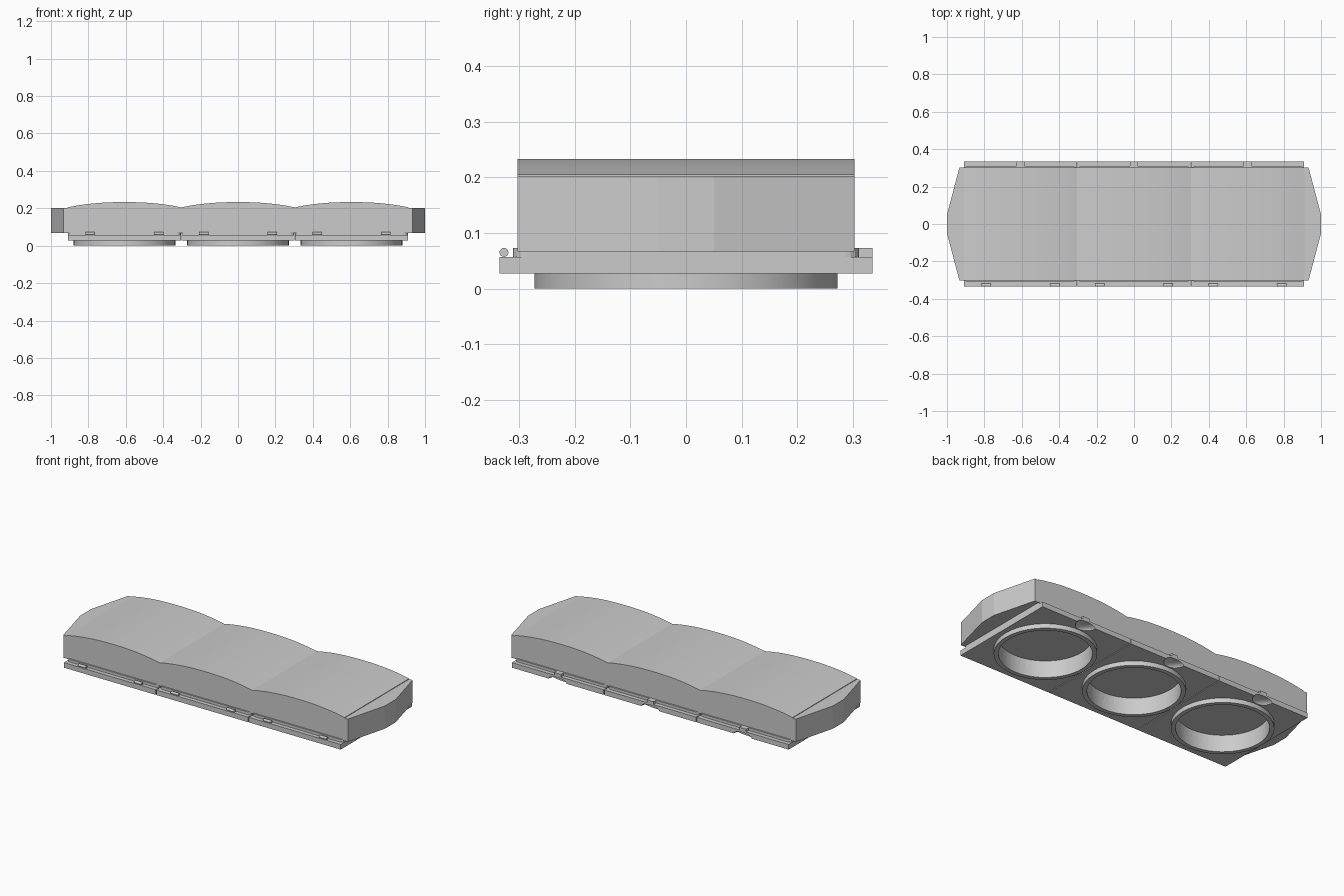
import bpy
import bmesh
import math
from mathutils import Matrix

cube = bpy.data.objects.get("Cube")
if cube:
    bpy.data.objects.remove(cube, do_unlink=True)

PITCH = 0.607
SIDES = (("right", -PITCH), ("middle", 0), ("left", PITCH))


def finish(name, bm):
    bmesh.ops.recalc_face_normals(bm, faces=bm.faces)
    mesh = bpy.data.meshes.new(name)
    bm.to_mesh(mesh)
    bm.free()
    obj = bpy.data.objects.new(name, mesh)
    bpy.context.collection.objects.link(obj)
    return obj


def prism(name, points, direction):
    bm = bmesh.new()
    face = bm.faces.new([bm.verts.new(p) for p in points])
    new = bmesh.ops.extrude_face_region(bm, geom=[face])["geom"]
    bmesh.ops.translate(bm, vec=direction,
                        verts=[v for v in new if isinstance(v, bmesh.types.BMVert)])
    return finish(name, bm)


def box(name, x, y, z):
    points = [(x[0], y[0], z[0]), (x[1], y[0], z[0]), (x[1], y[1], z[0]), (x[0], y[1], z[0])]
    return prism(name, points, (0, 0, z[1] - z[0]))


def cylinder(name, x, radius, z, segments=48):
    bm = bmesh.new()
    bmesh.ops.create_cone(bm, cap_ends=True, segments=segments, radius1=radius, radius2=radius,
                          depth=z[1] - z[0],
                          matrix=Matrix.Translation((x, 0, (z[0] + z[1]) / 2)))
    return finish(name, bm)


def boolean(obj, tool, operation):
    mod = obj.modifiers.new(operation.title(), 'BOOLEAN')
    mod.object, mod.operation, mod.solver = tool, operation, 'EXACT'
    bpy.context.view_layer.objects.active = obj
    bpy.ops.object.modifier_apply(modifier=mod.name)
    bpy.data.objects.remove(tool, do_unlink=True)


def smooth(obj, angle):
    bpy.ops.object.select_all(action='DESELECT')
    obj.select_set(True)
    bpy.context.view_layer.objects.active = obj
    bpy.ops.object.shade_smooth_by_angle(angle=math.radians(angle))


# Long cover with three shallow domes
STEPS = 20
outline = [(-0.911, -0.303, 0.067)]
for i in range(3 * STEPS + 1):
    t = 2 * (i % STEPS) / STEPS - 1
    x = (i / STEPS - 1.5) * PITCH
    outline.append((x, -0.303, 0.205 + 0.028 * (1 - abs(t) ** 2.3)))
outline.append((0.911, -0.303, 0.067))
cover = prism("domed_cover", outline, (0, 0.606, 0))
for side, x in SIDES:
    boolean(cover, cylinder("cutter", x, 0.247, (-0.1, 0.1)), 'DIFFERENCE')
smooth(cover, 18)

# Faceted end caps
for side, s in (("left", 1), ("right", -1)):
    half = [(0.911, 0.303), (0.933, 0.303), (1.0, 0.05)]
    ring = half + [(x, -y) for x, y in reversed(half)]
    prism(side + "_end_cap", [(s * x, y, 0.067) for x, y in ring], (0, 0, 0.135))

for side, x in SIDES:
    # Base plate with round collar, finger scoop and bore
    plate = box(side + "_base_plate", (x - 0.301, x + 0.301), (-0.335, 0.335), (0.027, 0.057))
    boolean(plate, cylinder("collar", x, 0.272, (0, 0.04)), 'UNION')
    bm = bmesh.new()
    bmesh.ops.create_uvsphere(bm, u_segments=24, v_segments=12, radius=1)
    bmesh.ops.scale(bm, vec=(0.06, 0.06, 0.022), verts=bm.verts)
    bmesh.ops.translate(bm, vec=(x, 0.336, 0.026), verts=bm.verts)
    boolean(plate, finish("cutter", bm), 'DIFFERENCE')
    boolean(plate, cylinder("cutter", x, 0.247, (-0.1, 0.2)), 'DIFFERENCE')
    smooth(plate, 25)

    # Raised flange with rounded corners under the cover
    corner = []
    for q, (sx, sy) in enumerate(((1, 1), (-1, 1), (-1, -1), (1, -1))):
        for k in range(5):
            a = (q + k / 4) * math.pi / 2
            corner.append((x + sx * 0.276 + 0.025 * math.cos(a),
                           sy * 0.286 + 0.025 * math.sin(a), 0.055))
    flange = prism(side + "_flange", corner, (0, 0, 0.018))
    boolean(flange, cylinder("cutter", x, 0.247, (-0.1, 0.2)), 'DIFFERENCE')

    # Latch tab at the back
    box(side + "_latch_tab", (x - 0.022, x + 0.022), (0.305, 0.335), (0.055, 0.073))

    # Hinge pins at the front
    for end, dx in (("left", 0.183), ("right", -0.183)):
        bm = bmesh.new()
        turn = Matrix.Rotation(math.pi / 2, 4, 'Y')
        bmesh.ops.create_cone(bm, cap_ends=True, segments=16, radius1=0.008, radius2=0.008,
                              depth=0.05,
                              matrix=Matrix.Translation((x + dx, -0.327, 0.065)) @ turn)
        smooth(finish(side + "_hinge_pin_" + end, bm), 40)
